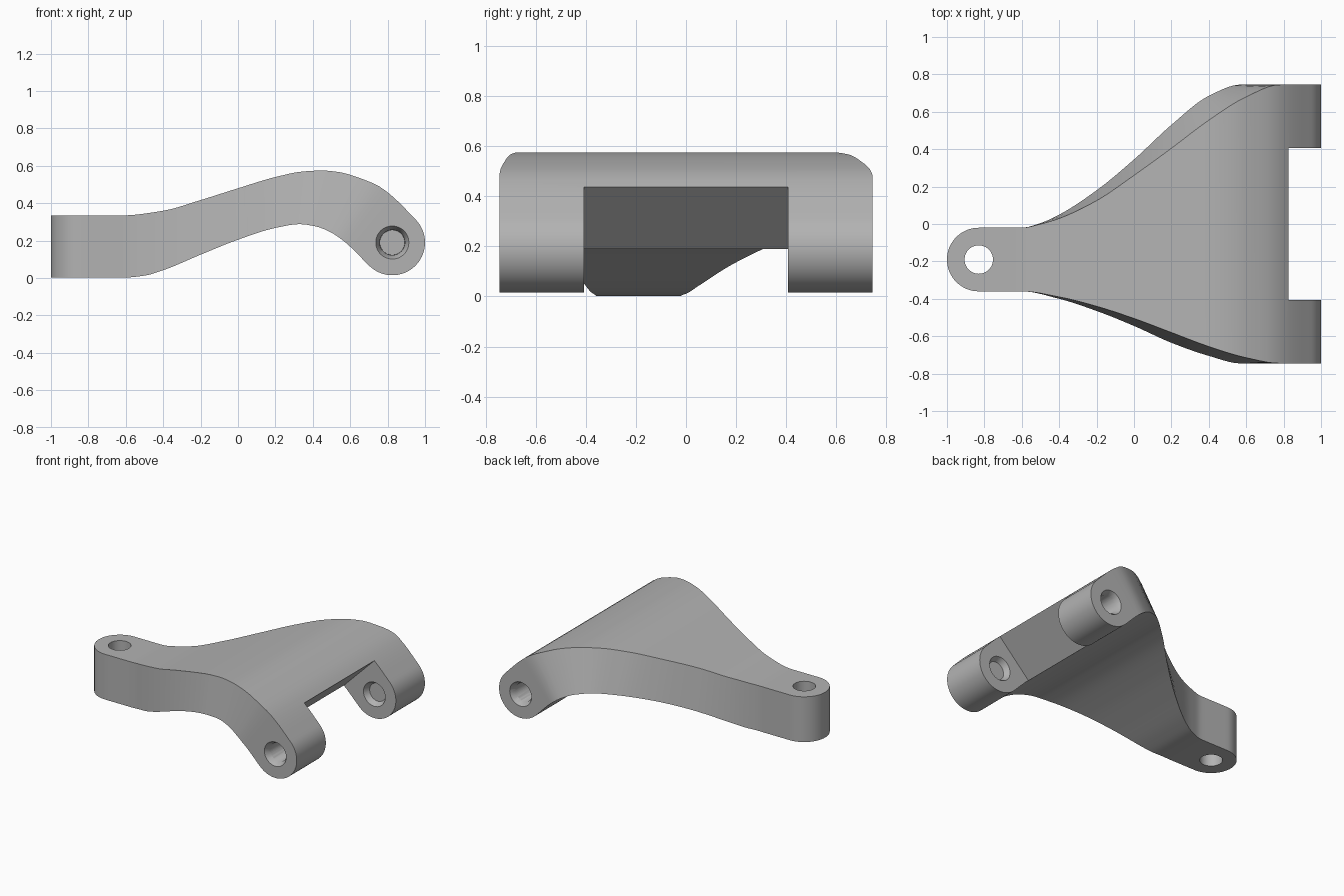
import bpy, bmesh
from math import sin, cos, pi, radians
from mathutils import Matrix, Vector

cube = bpy.data.objects.get("Cube")
if cube:
    bpy.data.objects.remove(cube, do_unlink=True)

grey = bpy.data.materials.new("plain grey")
grey.use_nodes = True
grey.diffuse_color = (0.45, 0.45, 0.45, 1)
grey.node_tree.nodes["Principled BSDF"].inputs["Base Color"].default_value = grey.diffuse_color

# Profile points: heights of the arm and its plan edges along x
TOP_Z = [(-1, .335), (-.62, .335), (-.4, .36), (-.2, .417), (0, .48), (.2, .54),
         (.35, .57), (.45, .575), (.55, .565), (.65, .535), (.75, .493), (.83, .433), (.949, .314)]
LOW_Z = [(-1, .002), (-.62, .002), (-.5, .013), (-.4, .042), (-.2, .125), (0, .205),
         (.2, .268), (.33, .288), (.42, .275), (.5, .242), (.57, .194), (.701, .066)]
TOP_BACK = [(-.83, -.02), (-.6, -.02), (-.5, 0), (-.4, .03), (-.2, .125), (0, .26),
            (.2, .405), (.4, .555), (.6, .68), (.78, .745), (1, .745)]
LOW_BACK = [(-.83, -.02), (-.6, -.02), (-.5, .005), (-.4, .05), (-.2, .18), (0, .345),
            (.2, .53), (.4, .685), (.57, .745), (1, .745)]
TOP_FRONT = [(-.83, -.36), (-.6, -.36), (-.4, -.39), (-.2, -.44), (0, -.505),
             (.2, -.58), (.4, -.655), (.6, -.715), (.78, -.745), (1, -.745)]
LOW_FRONT = [(-.83, -.36), (-.6, -.36), (-.4, -.4), (-.2, -.465), (0, -.545),
             (.2, -.635), (.4, -.705), (.57, -.745), (1, -.745)]
HINGE_X, HINGE_Z, HINGE_R = .825, .19, .175
EYE_X, EYE_Y, EYE_R = -.83, -.19, .17


def along(points, x):
    """Smooth curve through the points, flat where the points are level."""
    slopes = [(b[1] - a[1]) / (b[0] - a[0]) for a, b in zip(points, points[1:])]
    tangents = [slopes[0]]
    for a, b in zip(slopes, slopes[1:]):
        tangents.append(2 * a * b / (a + b) if a * b > 0 else 0)
    tangents.append(slopes[-1])
    x = min(max(x, points[0][0]), points[-1][0])
    for i, (a, b) in enumerate(zip(points, points[1:])):
        if x <= b[0]:
            w = b[0] - a[0]
            t = (x - a[0]) / w
            s = t * t * (3 - 2 * t)
            return (a[1] + (b[1] - a[1]) * s + w * t * (1 - t) ** 2 * tangents[i]
                    - w * t * t * (1 - t) * tangents[i + 1])


def make_object(name, bm):
    mesh = bpy.data.meshes.new(name)
    bmesh.ops.recalc_face_normals(bm, faces=bm.faces)
    bm.to_mesh(mesh)
    bm.free()
    mesh.materials.append(grey)
    obj = bpy.data.objects.new(name, mesh)
    bpy.context.collection.objects.link(obj)
    return obj


def section(xt, zt, xb, zb, top_y, low_y):
    return [(xt, top_y[0], zt), (xt, top_y[1], zt), (xb, low_y[1], zb), (xb, low_y[0], zb)]


rows = []
# Rounded eye end
for i in range(16):
    a = i / 16 * pi / 2
    x, h = EYE_X - EYE_R * cos(a), EYE_R * sin(a)
    ys = (EYE_Y - h, EYE_Y + h)
    rows.append(section(x, .335, x, .002, ys, ys))
# Widening arm, whose sections lean forward as it bends down
STEPS = 64
for i in range(STEPS + 1):
    xb = EYE_X + (.701 - EYE_X) * i / STEPS
    t = min(max((xb - .2) / .501, 0), 1)
    xt = xb + .248 * t * t * (3 - 2 * t)
    rows.append(section(xt, along(TOP_Z, xt), xb, along(LOW_Z, xb),
                        (along(TOP_FRONT, xt), along(TOP_BACK, xt)),
                        (along(LOW_FRONT, xb), along(LOW_BACK, xb))))
# Round hinge end
for i in range(1, 19):
    a, b = radians(45 - 5 * i), radians(225 + 5 * i)
    ys = (-.745, .745)
    rows.append(section(HINGE_X + HINGE_R * cos(a), HINGE_Z + HINGE_R * sin(a),
                        HINGE_X + HINGE_R * cos(b), HINGE_Z + HINGE_R * sin(b), ys, ys))

bm = bmesh.new()
loops = [[bm.verts.new(p) for p in row] for row in rows]
for r, s in zip(loops, loops[1:]):
    for k in range(4):
        n = (k + 1) % 4
        bm.faces.new((r[k], r[n], s[n], s[k]))
bmesh.ops.remove_doubles(bm, verts=bm.verts, dist=1e-4)
bracket = make_object("bracket_arm", bm)

cutters = []


def cylinder_cutter(name, centre, r1, r2, depth, rotation):
    bm = bmesh.new()
    bmesh.ops.create_cone(bm, cap_ends=True, segments=48, radius1=r1, radius2=r2, depth=depth,
                          matrix=Matrix.Translation(centre) @ rotation)
    cutters.append(make_object(name, bm))


# Notch between the hinge lugs, square to the bent arm
bm = bmesh.new()
bmesh.ops.create_cube(bm, size=1, matrix=Matrix.Translation(
    (HINGE_X + .125 * .707, 0, HINGE_Z - .125 * .707))
    @ Matrix.Rotation(radians(45), 4, "Y") @ Matrix.Diagonal((.6, .814, .8, 1)))
cutters.append(make_object("notch_cutter", bm))

# Eye hole and hinge pin hole
cylinder_cutter("eye_hole_cutter", (EYE_X, EYE_Y, .17), .076, .076, 1, Matrix())
cylinder_cutter("pin_hole_cutter", (HINGE_X, 0, HINGE_Z), .067, .067, 2,
                Matrix.Rotation(pi / 2, 4, "X"))
# Countersinks on both faces of both lugs
for side in (-1, 1):
    for face_y, out in ((.745, 1), (.407, -1)):
        turn = Matrix.Rotation(pi / 2 * side * out, 4, "X")
        cylinder_cutter("countersink_cutter", (HINGE_X, side * face_y, HINGE_Z),
                        .111, .066, .08, turn)

for cutter in cutters:
    cutter.hide_render = True
    mod = bracket.modifiers.new(cutter.name, "BOOLEAN")
    mod.operation = "DIFFERENCE"
    mod.solver = "EXACT"
    mod.object = cutter

# Bake the cuts and drop the cutters
graph = bpy.context.evaluated_depsgraph_get()
baked = bpy.data.meshes.new_from_object(bracket.evaluated_get(graph))
bracket.modifiers.clear()
bracket.data = baked
for cutter in cutters:
    bpy.data.objects.remove(cutter, do_unlink=True)

for obj in bpy.context.selected_objects:
    obj.select_set(False)
bracket.select_set(True)
bpy.context.view_layer.objects.active = bracket
bpy.ops.object.shade_smooth_by_angle(angle=radians(30))
